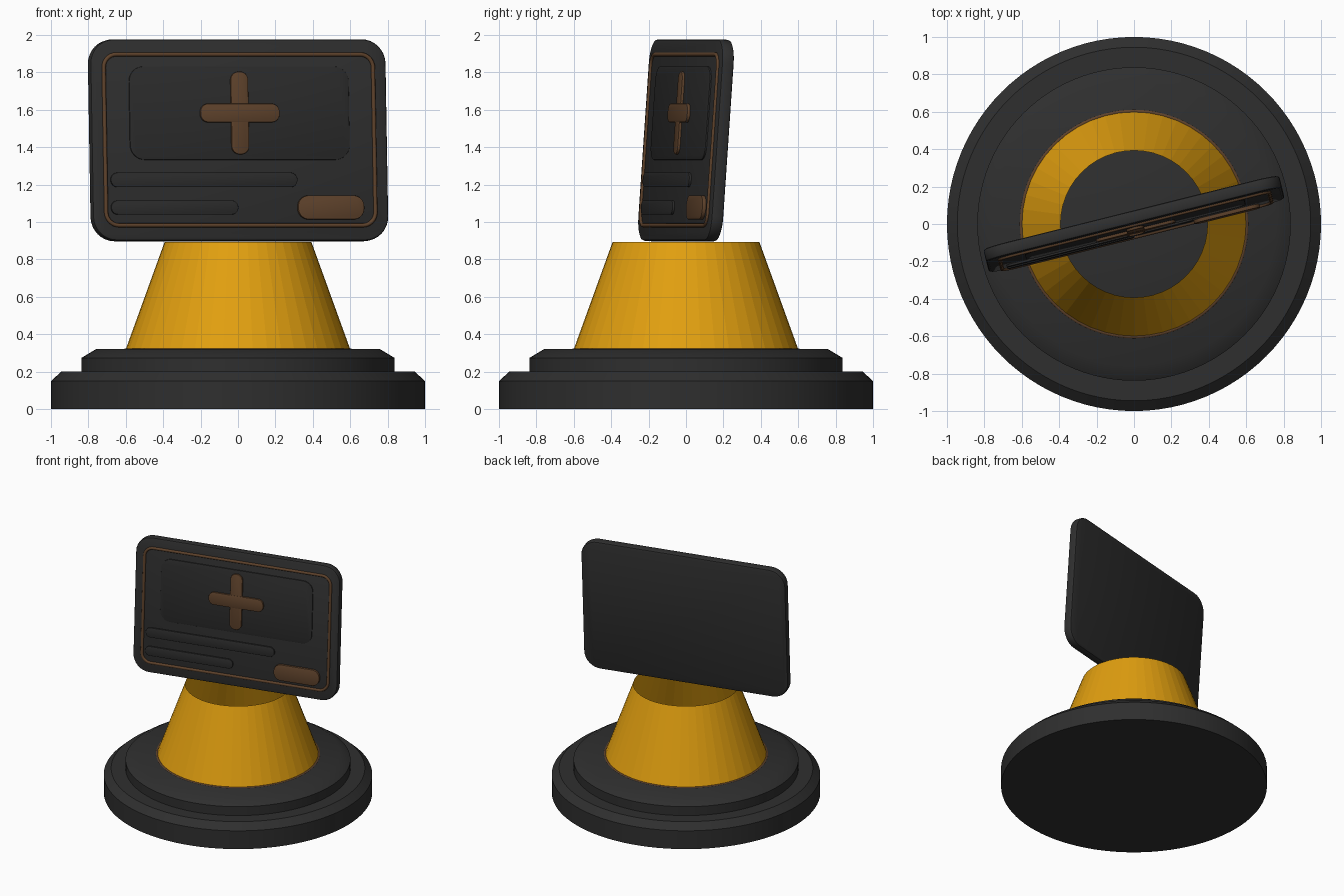
import bpy
import bmesh
import math
from mathutils import Matrix, Vector

if "Cube" in bpy.data.objects:
    bpy.data.objects.remove(bpy.data.objects["Cube"], do_unlink=True)


def material(name, color):
    mat = bpy.data.materials.new(name)
    mat.use_nodes = True
    mat.diffuse_color = (*color, 1)
    mat.node_tree.nodes["Principled BSDF"].inputs["Base Color"].default_value = (*color, 1)
    return mat


charcoal = material("charcoal", (0.028, 0.028, 0.028))
dark_panel = material("dark panel", (0.024, 0.024, 0.024))
gold = material("amber gold", (0.76, 0.35, 0.005))
bronze = material("bronze", (0.112, 0.054, 0.024))

# The card leans back a little and is turned on the stand
card_pose = (Matrix.Translation((0, 0, 1.437))
             @ Matrix.Rotation(math.radians(14), 4, 'Z')
             @ Matrix.Rotation(math.radians(-4), 4, 'X'))
FRONT = -0.034


def add_object(name, bm, mat, smooth_angle=None):
    bmesh.ops.recalc_face_normals(bm, faces=bm.faces)
    mesh = bpy.data.meshes.new(name)
    bm.to_mesh(mesh)
    bm.free()
    obj = bpy.data.objects.new(name, mesh)
    bpy.context.collection.objects.link(obj)
    mesh.materials.append(mat)
    if smooth_angle:
        bpy.ops.object.select_all(action='DESELECT')
        obj.select_set(True)
        bpy.context.view_layer.objects.active = obj
        bpy.ops.object.shade_smooth_by_angle(angle=math.radians(smooth_angle))
    return obj


def lathe(name, profile, segments, mat, smooth_angle=None):
    """Spin an (radius, height) profile around z."""
    bm = bmesh.new()
    verts = [bm.verts.new((r, 0, z)) for r, z in profile]
    edges = [bm.edges.new(pair) for pair in zip(verts, verts[1:])]
    bmesh.ops.spin(bm, geom=verts + edges, cent=(0, 0, 0), axis=(0, 0, 1),
                   angle=math.tau, steps=segments)
    bmesh.ops.remove_doubles(bm, verts=bm.verts, dist=0.0001)
    return add_object(name, bm, mat, smooth_angle)


def rounded_outline(w, h, radius, steps=8):
    """Points of a rounded rectangle in the card plane."""
    points = []
    for i, (sx, sz) in enumerate(((1, 1), (-1, 1), (-1, -1), (1, -1))):
        for k in range(steps + 1):
            a = (i + k / steps) * math.pi / 2
            points.append(Vector((sx * (w / 2 - radius) + radius * math.cos(a), 0,
                                  sz * (h / 2 - radius) + radius * math.sin(a))))
    return points


def plate(name, u, v, w, h, radius, front, back, bevel, mat):
    """Rounded plate on the card, with softened front and back rims."""
    bm = bmesh.new()
    levels = ((front, bevel), (front + bevel * 0.3, bevel * 0.3), (front + bevel, 0),
              (back - bevel, 0), (back - bevel * 0.3, bevel * 0.3), (back, bevel))
    rings = []
    for y, inset in levels:
        outline = rounded_outline(w - 2 * inset, h - 2 * inset, radius - inset)
        rings.append([bm.verts.new(p + Vector((u, y, v))) for p in outline])
    n = len(rings[0])
    for a, b in zip(rings, rings[1:]):
        for i in range(n):
            j = (i + 1) % n
            bm.faces.new((a[i], a[j], b[j], b[i]))
    bm.faces.new(rings[0])
    bm.faces.new(rings[-1])
    obj = add_object(name, bm, mat, 35)
    obj.matrix_world = card_pose
    return obj


# Two-step round base with chamfered rims
lathe("base_lower", [(0, 0), (1, 0), (1, 0.15), (0.945, 0.2), (0, 0.2)], 96, charcoal, 35)
lathe("base_upper", [(0, 0.19), (0.838, 0.19), (0.838, 0.273), (0.76, 0.32), (0, 0.32)],
      96, charcoal, 35)

# Open flared beam and the thin ring around its foot
lathe("beam_cone", [(0.6, 0.32), (0.393, 0.892)], 48, gold)
ring = [(0.602 + 0.012 * math.cos(a), 0.313 + 0.012 * math.sin(a))
        for a in (math.tau * k / 8 for k in range(9))]
lathe("beam_ring", ring, 96, bronze, 60)

# Card body
plate("card_body", 0, 0, 1.63, 1.08, 0.13, FRONT, 0.034, 0.014, charcoal)

# Raised details on the card front
plate("display_panel", 0, 0.143, 1.21, 0.5, 0.08, FRONT - 0.008, FRONT + 0.01, 0.003, dark_panel)
plate("long_line", -0.201, -0.215, 1.028, 0.078, 0.038, FRONT - 0.012, FRONT + 0.01, 0.003, dark_panel)
plate("short_line", -0.365, -0.363, 0.7, 0.075, 0.036, FRONT - 0.012, FRONT + 0.01, 0.003, dark_panel)
plate("button", 0.495, -0.363, 0.364, 0.128, 0.058, FRONT - 0.02, FRONT + 0.01, 0.004, bronze)
plate("cross_upright", 0, 0.143, 0.096, 0.443, 0.044, FRONT - 0.022, FRONT + 0.01, 0.004, bronze)
plate("cross_bar", 0, 0.143, 0.436, 0.1, 0.044, FRONT - 0.024, FRONT + 0.01, 0.004, bronze)

# Thin border trim swept around the card face
trim_curve = bpy.data.curves.new("border_trim", 'CURVE')
trim_curve.dimensions = '3D'
trim_curve.bevel_depth = 0.011
trim_curve.bevel_resolution = 2
path = rounded_outline(1.484, 0.916, 0.07)
spline = trim_curve.splines.new('POLY')
spline.points.add(len(path) - 1)
for point, co in zip(spline.points, path):
    point.co = (co.x, FRONT - 0.002, co.z, 1)
spline.use_cyclic_u = True
trim_curve.materials.append(bronze)
trim = bpy.data.objects.new("border_trim", trim_curve)
trim.matrix_world = card_pose
bpy.context.collection.objects.link(trim)
